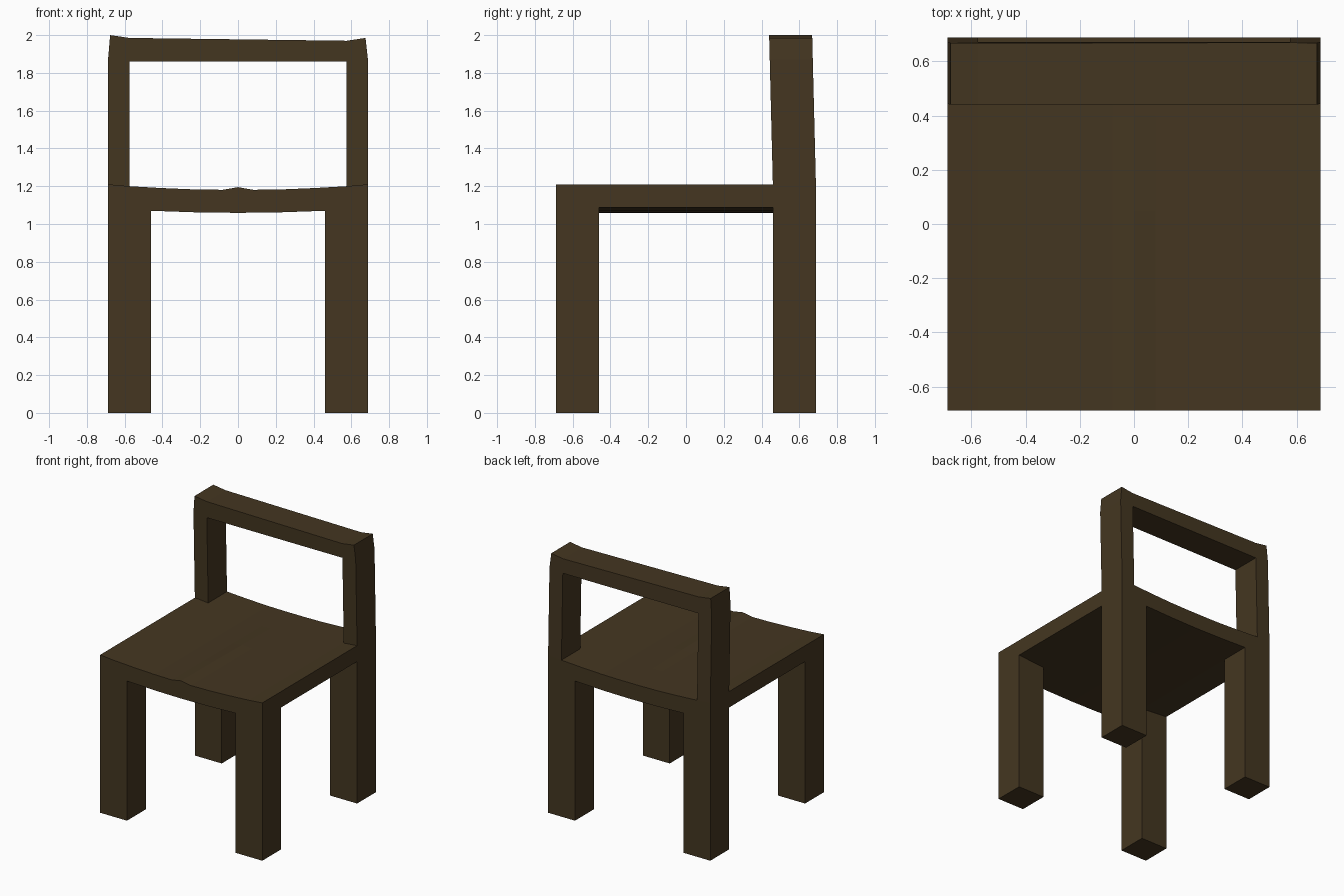
import bpy, bmesh

if "Cube" in bpy.data.objects:
    bpy.data.objects.remove(bpy.data.objects["Cube"])

W = 0.688      # half width and half depth
LEG = 0.46     # inner edge of the legs

wood = bpy.data.materials.new("dark_wood")
wood.diffuse_color = (0.058, 0.037, 0.015, 1)
wood.use_nodes = True
wood.node_tree.nodes["Principled BSDF"].inputs["Base Color"].default_value = wood.diffuse_color


def loft(name, sections):
    """Skin matching closed loops of points and cap both ends."""
    bm = bmesh.new()
    rings = [[bm.verts.new(p) for p in s] for s in sections]
    n = len(rings[0])
    for a, b in zip(rings, rings[1:]):
        for i in range(n):
            j = (i + 1) % n
            bm.faces.new((a[i], a[j], b[j], b[i]))
    bm.faces.new(rings[0])
    bm.faces.new(rings[-1])
    bmesh.ops.recalc_face_normals(bm, faces=bm.faces)
    me = bpy.data.meshes.new(name)
    bm.to_mesh(me)
    bm.free()
    me.materials.append(wood)
    ob = bpy.data.objects.new(name, me)
    bpy.context.collection.objects.link(ob)
    return ob


# Seat: dished slab with a small ridge that fades out toward the back
half_top = [(0.08, 1.181), (0.23, 1.183), (0.40, 1.19), (0.575, 1.20), (W, 1.21)]
half_bottom = [(W, 1.088), (LEG, 1.07), (0.23, 1.062)]


def seat_section(y, ridge):
    right = half_top + half_bottom
    left = [(-x, z) for x, z in reversed(right)]
    loop = [(0, 1.181 + ridge)] + right + [(0, 1.059)] + left
    return [(x, y, z) for x, z in loop]


loft("seat", [seat_section(y, r) for y, r in
              [(-W, 0.014), (-0.3, 0.012), (0.05, 0.007), (0.4, 0), (W, 0)]])

# Legs: square posts cut to meet the curved underside of the seat
for part, y0, y1 in (("front", -W, -LEG), ("back", LEG, W)):
    for side, s in (("left", -1), ("right", 1)):
        outline = [(LEG, 0), (W, 0), (W, 1.088), (LEG, 1.07)]
        loft(f"{part}_leg_{side}",
             [[(s * x, y, z) for x, z in outline] for y in (y0, y1)])

# Backrest: open frame with a worn top edge, leaning slightly forward
frame = [(-W, 1.21), (-W, 1.87), (-0.677, 2.0), (-0.575, 1.985),
         (0.575, 1.97), (0.675, 1.985), (W, 1.87), (W, 1.21),
         (0.575, 1.20), (0.575, 1.86), (-0.575, 1.86), (-0.575, 1.20)]
loft("backrest_frame",
     [[(x, y - 0.02 * (z - 1.2) / 0.8, z) for x, z in frame] for y in (LEG, W)])
